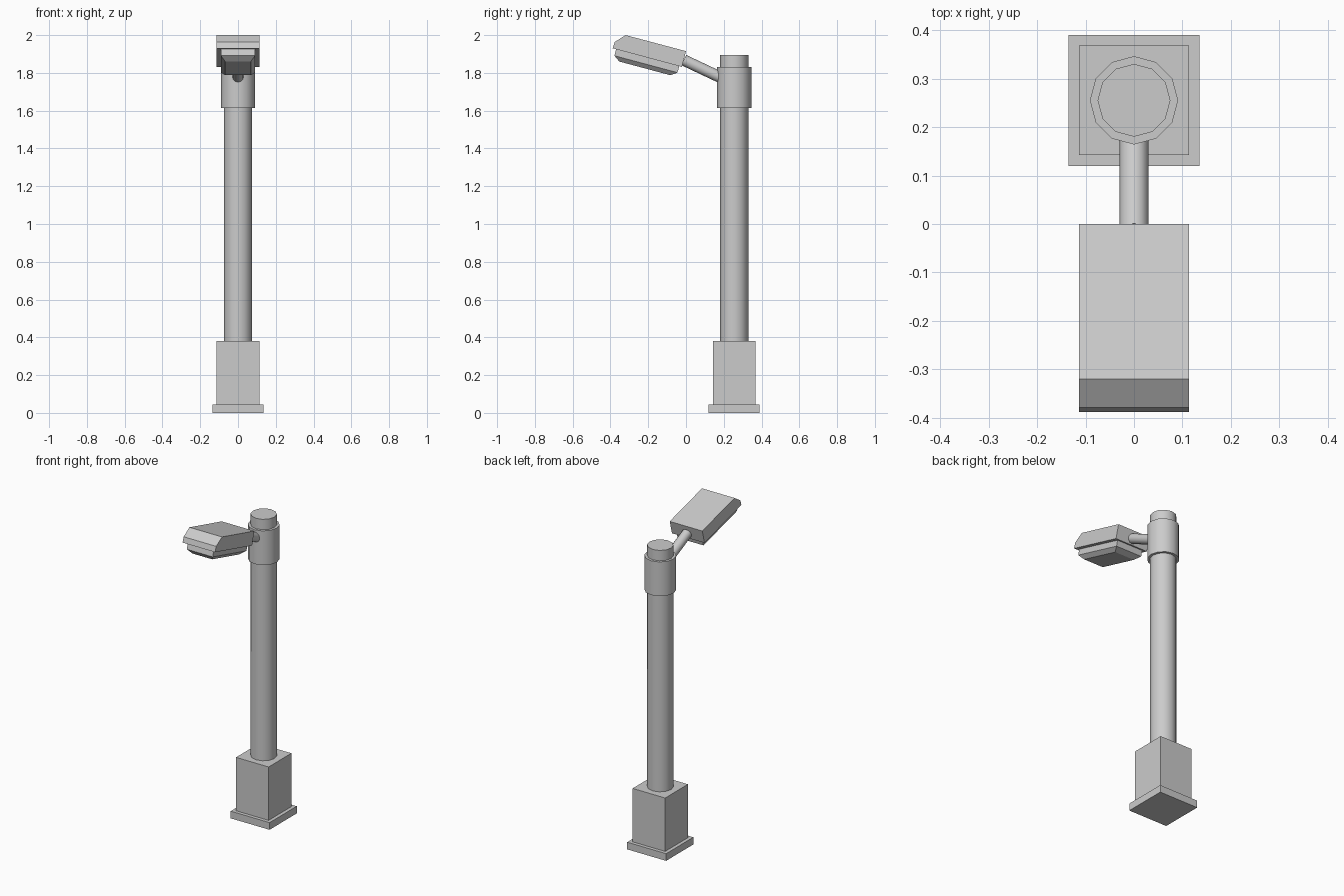
import bpy, bmesh, math
from mathutils import Vector, Matrix

cube = bpy.data.objects.get("Cube")
if cube:
    bpy.data.objects.remove(cube, do_unlink=True)

grey = bpy.data.materials.new("light grey metal")
grey.use_nodes = True
colour = (0.6, 0.6, 0.6, 1)
grey.diffuse_color = colour
grey.node_tree.nodes["Principled BSDF"].inputs["Base Color"].default_value = colour

POLE_Y = 0.255
TILT = math.radians(-15)


def finish(name, bm, smooth=False):
    bmesh.ops.recalc_face_normals(bm, faces=bm.faces)
    mesh = bpy.data.meshes.new(name)
    bm.to_mesh(mesh)
    bm.free()
    mesh.materials.append(grey)
    obj = bpy.data.objects.new(name, mesh)
    bpy.context.collection.objects.link(obj)
    if smooth:
        bpy.ops.object.select_all(action="DESELECT")
        obj.select_set(True)
        bpy.context.view_layer.objects.active = obj
        bpy.ops.object.shade_smooth_by_angle(angle=math.radians(40))
    return obj


def box(name, half, z0, z1):
    bm = bmesh.new()
    bmesh.ops.create_cube(bm, size=1)
    bmesh.ops.scale(bm, vec=(2 * half, 2 * half, z1 - z0), verts=bm.verts)
    bmesh.ops.translate(bm, vec=(0, POLE_Y, (z0 + z1) / 2), verts=bm.verts)
    return finish(name, bm)


def rod(name, start, end, radius, sides=12):
    a, b = Vector(start), Vector(end)
    turn = (b - a).to_track_quat("Z", "Y").to_matrix().to_4x4()
    if abs((b - a).normalized().z) > 0.999:
        turn = Matrix()
    bm = bmesh.new()
    # Vertices are rotated so that one lies on each axis
    bmesh.ops.create_cone(bm, cap_ends=True, segments=sides, radius1=radius,
                          radius2=radius, depth=(b - a).length,
                          matrix=Matrix.Translation((a + b) / 2) @ turn)
    return finish(name, bm, smooth=True)


# Base and pole
box("base_plate", 0.135, 0, 0.045)
box("base_box", 0.113, 0.045, 0.38)
rod("pole", (0, POLE_Y, 0.38), (0, POLE_Y, 1.895), 0.075)
rod("collar", (0, POLE_Y, 1.615), (0, POLE_Y, 1.83), 0.091)
rod("arm", (0, -0.012, 1.868), (0, 0.21, 1.763), 0.03)

# Lamp housing: side profile extruded across x, with a sloped front edge
bm = bmesh.new()
profile = [(0, 1.915), (-0.32, 2.0), (-0.378, 1.963), (-0.388, 1.93), (-0.022, 1.832)]
face = bm.faces.new([bm.verts.new((-0.113, y, z)) for y, z in profile])
side = bmesh.ops.extrude_face_region(bm, geom=[face])["geom"]
bmesh.ops.translate(bm, vec=(0.226, 0, 0),
                    verts=[v for v in side if isinstance(v, bmesh.types.BMVert)])
finish("lamp_housing", bm)

# Lens: rectangular rings stepping down to a chamfered bottom
bm = bmesh.new()
rings = []
for half_x, half_y, z in [(0.09, 0.173, 0.003), (0.09, 0.173, -0.035), (0.068, 0.14, -0.058)]:
    rings.append([bm.verts.new((sx * half_x, sy * half_y, z))
                  for sx, sy in ((-1, -1), (1, -1), (1, 1), (-1, 1))])
for upper, lower in zip(rings, rings[1:]):
    for i in range(4):
        j = (i + 1) % 4
        bm.faces.new((upper[i], upper[j], lower[j], lower[i]))
bm.faces.new(rings[0])
bm.faces.new(rings[-1])
bmesh.ops.transform(bm, verts=bm.verts,
                    matrix=Matrix.Translation((0, -0.203, 1.88)) @ Matrix.Rotation(TILT, 4, "X"))
finish("lamp_lens", bm)
